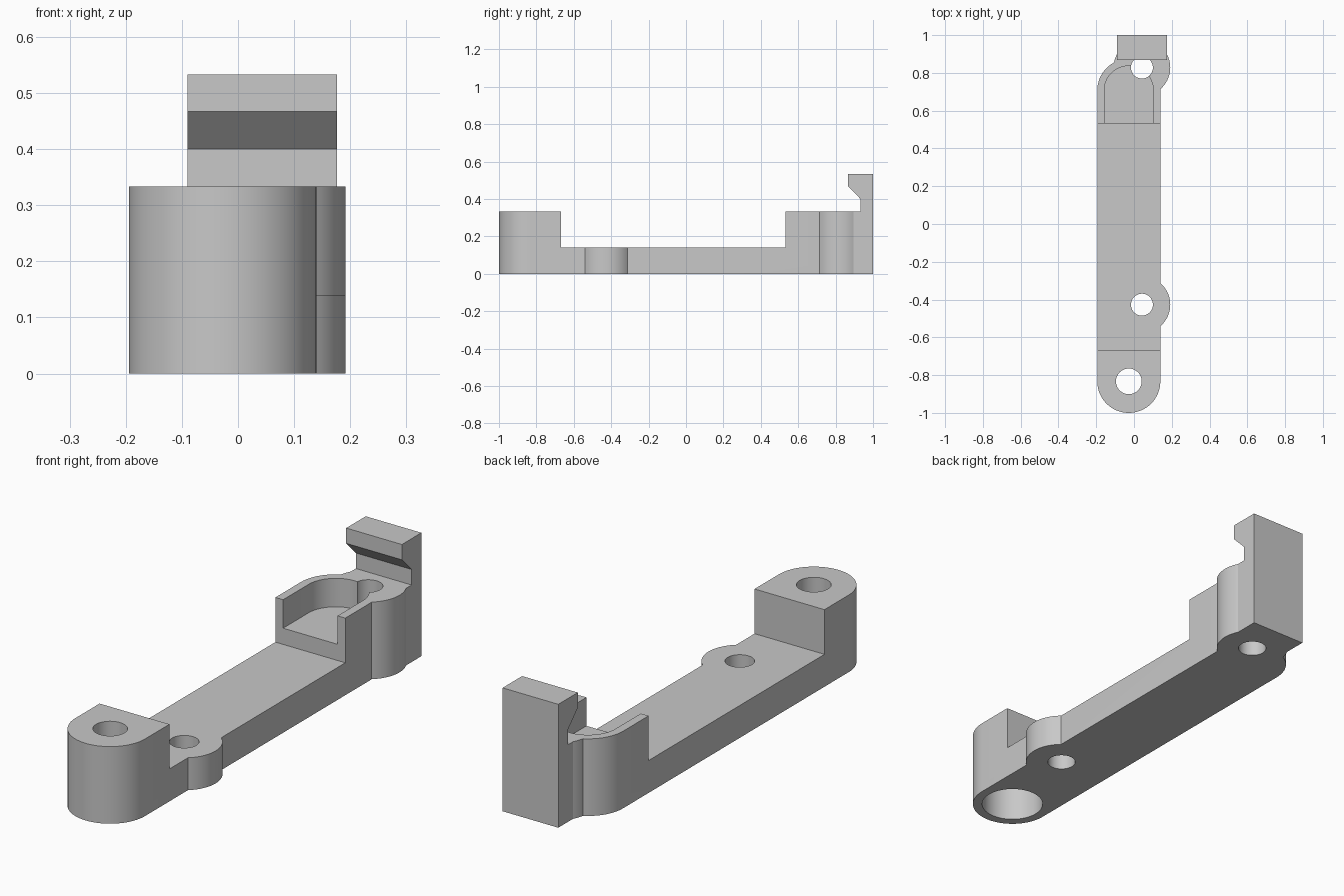
import bpy
import bmesh
from math import pi, cos, sin, radians
from mathutils import Vector

default_cube = bpy.data.objects.get("Cube")
if default_cube:
    bpy.data.objects.remove(default_cube, do_unlink=True)

BAR_X, BAR_R = -0.0275, 0.167
FRONT_Y, BACK_Y = -0.833, 0.707
EAR_X, EAR_R = 0.042, 0.15
EAR_FRONT_Y, EAR_BACK_Y = -0.427, 0.828
PLATE_Z, BLOCK_Z = 0.14, 0.333

grey = bpy.data.materials.new("plain grey")
grey.use_nodes = True
colour = (0.58, 0.58, 0.58, 1)
grey.diffuse_color = colour
grey.node_tree.nodes["Principled BSDF"].inputs["Base Color"].default_value = colour


def arc(x, y, r, start, end, steps=32):
    angles = [start + (end - start) * i / steps for i in range(steps + 1)]
    return [(x + r * cos(a), y + r * sin(a)) for a in angles]


def prism(name, points, offset):
    """Extrude a flat outline of 3D points by an offset."""
    bm = bmesh.new()
    face = bm.faces.new([bm.verts.new(p) for p in points])
    top = bmesh.ops.extrude_face_region(bm, geom=[face])["geom"]
    verts = [v for v in top if isinstance(v, bmesh.types.BMVert)]
    bmesh.ops.translate(bm, verts=verts, vec=Vector(offset))
    bmesh.ops.recalc_face_normals(bm, faces=bm.faces)
    mesh = bpy.data.meshes.new(name)
    bm.to_mesh(mesh)
    bm.free()
    mesh.materials.append(grey)
    obj = bpy.data.objects.new(name, mesh)
    bpy.context.collection.objects.link(obj)
    return obj


def upright(name, outline, z0, z1):
    return prism(name, [(x, y, z0) for x, y in outline], (0, 0, z1 - z0))


def cylinder(name, x, y, r, z0, z1):
    return upright(name, arc(x, y, r, 0, 2 * pi, 64)[:-1], z0, z1)


def combine(target, tool, operation):
    mod = target.modifiers.new(operation.lower(), "BOOLEAN")
    mod.operation, mod.object, mod.solver = operation, tool, "EXACT"
    bpy.ops.object.select_all(action="DESELECT")
    bpy.context.view_layer.objects.active = target
    target.select_set(True)
    bpy.ops.object.modifier_apply(modifier=mod.name)
    bpy.data.objects.remove(tool, do_unlink=True)


# Round-ended bar, lowered between its two end blocks
bar = upright("clip_bracket",
              arc(BAR_X, BACK_Y, BAR_R, 0, pi) + arc(BAR_X, FRONT_Y, BAR_R, pi, 2 * pi),
              0, BLOCK_Z)
gap = [(-0.5, -0.667), (0.5, -0.667), (0.5, 0.533), (-0.5, 0.533)]
combine(bar, upright("gap_cutter", gap, PLATE_Z, 0.6), "DIFFERENCE")

# Round ears for the side screws
for ear_y, height in ((EAR_FRONT_Y, PLATE_Z), (EAR_BACK_Y, BLOCK_Z)):
    combine(bar, cylinder("screw_ear", EAR_X, ear_y, EAR_R, 0, height), "UNION")

# Upright hook at the back
hook = [(0.86, 0), (1, 0), (1, 0.533), (0.867, 0.533), (0.867, 0.467),
        (0.933, 0.4), (0.933, BLOCK_Z), (0.86, BLOCK_Z)]
combine(bar, prism("hook", [(-0.09, y, z) for y, z in hook], (0.266, 0, 0)), "UNION")

# Open pocket in the back block
pocket = arc(BAR_X, BACK_Y, 0.13, 0, pi) + [(BAR_X - 0.13, 0.5), (BAR_X + 0.13, 0.5)]
combine(bar, upright("pocket_cutter", pocket, 0.21, 0.4), "DIFFERENCE")

# Screw holes, and the wide recess under the front block
for x, y, r, top in ((EAR_X, EAR_FRONT_Y, 0.058, 0.4),
                     (EAR_X, EAR_BACK_Y, 0.058, 0.4),
                     (BAR_X, FRONT_Y, 0.068, 0.4),
                     (BAR_X, FRONT_Y, 0.128, 0.2)):
    combine(bar, cylinder("hole_cutter", x, y, r, -0.1, top), "DIFFERENCE")

bpy.ops.object.shade_smooth_by_angle(angle=radians(25))
